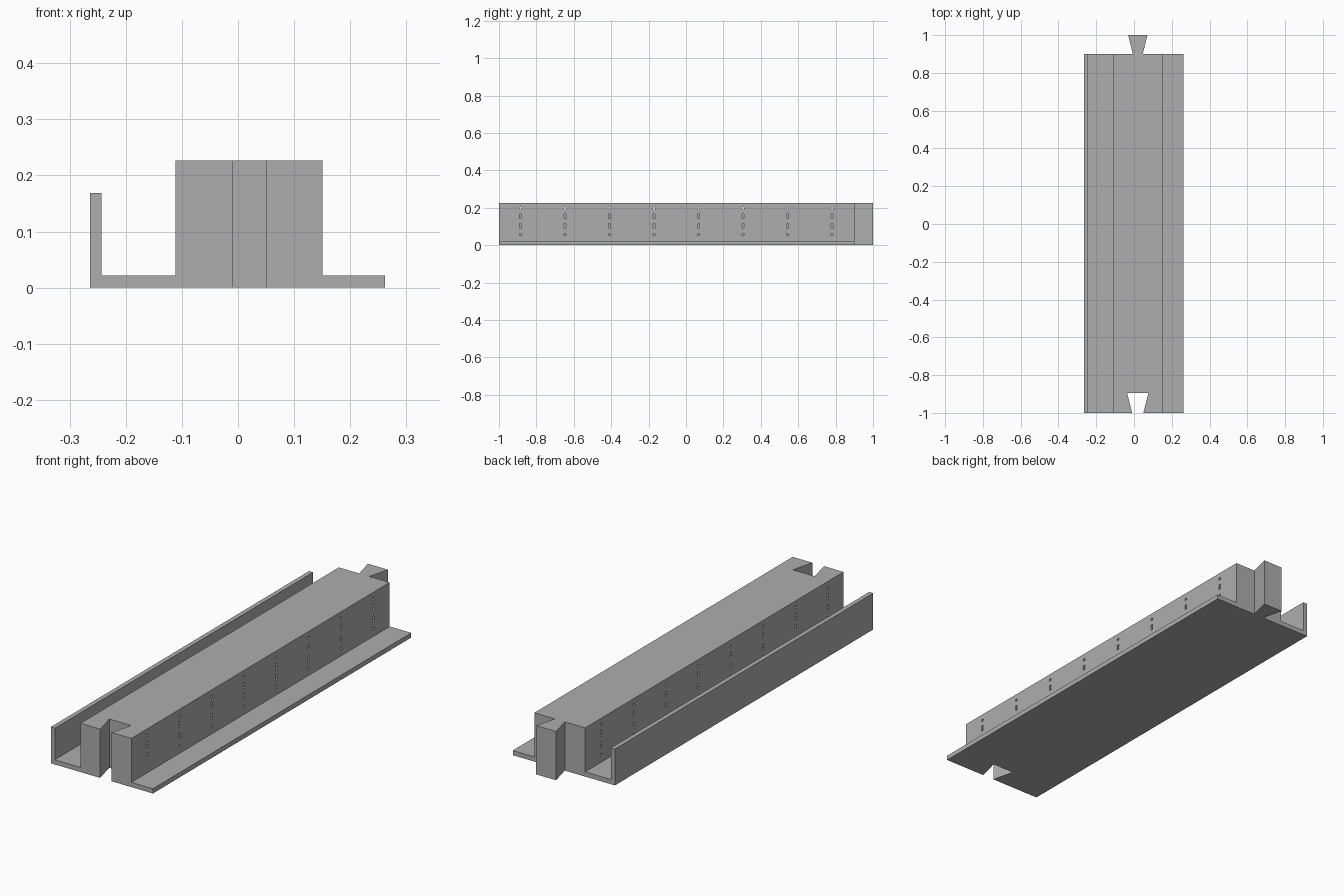
import bpy, bmesh
from math import pi
from mathutils import Matrix, Vector

cube = bpy.data.objects.get("Cube")
if cube:
    bpy.data.objects.remove(cube, do_unlink=True)

grey = bpy.data.materials.new("plain_grey")
grey.use_nodes = True
grey.diffuse_color = (0.42, 0.42, 0.42, 1)
grey.node_tree.nodes["Principled BSDF"].inputs["Base Color"].default_value = grey.diffuse_color


def add_object(name, bm):
    bmesh.ops.recalc_face_normals(bm, faces=bm.faces)
    mesh = bpy.data.meshes.new(name)
    bm.to_mesh(mesh)
    bm.free()
    mesh.materials.append(grey)
    obj = bpy.data.objects.new(name, mesh)
    bpy.context.collection.objects.link(obj)
    return obj


def prism(name, points, direction):
    """Extrude a closed outline along a direction."""
    bm = bmesh.new()
    face = bm.faces.new([bm.verts.new(p) for p in points])
    ext = bmesh.ops.extrude_face_region(bm, geom=[face])
    verts = [g for g in ext["geom"] if isinstance(g, bmesh.types.BMVert)]
    bmesh.ops.translate(bm, verts=verts, vec=Vector(direction))
    return add_object(name, bm)


def cut(target, cutter):
    cutter.hide_render = True
    cutter.hide_set(True)
    mod = target.modifiers.new(cutter.name, "BOOLEAN")
    mod.operation = "DIFFERENCE"
    mod.solver = "EXACT"
    mod.object = cutter
    bpy.context.view_layer.objects.active = target
    bpy.ops.object.modifier_apply(modifier=mod.name)
    bpy.data.objects.remove(cutter, do_unlink=True)


TOP, BASE, LIP = 0.227, 0.022, 0.169
FRONT, BACK = -1.0, 0.9

# Constant section: side lip, channel floor, tall block and ledge
section = [(-0.264, 0), (0.262, 0), (0.262, BASE), (0.151, BASE), (0.151, TOP),
           (-0.111, TOP), (-0.111, BASE), (-0.243, BASE), (-0.243, LIP), (-0.264, LIP)]
beam = prism("beam", [(x, FRONT, z) for x, z in section], (0, BACK - FRONT, 0))

# Dovetail socket in the front end
socket = [(-0.006, FRONT - 0.02), (0.046, FRONT - 0.02), (0.05, FRONT),
          (0.076, -0.895), (-0.036, -0.895), (-0.01, FRONT)]
cut(beam, prism("socket_cutter", [(x, y, -0.1) for x, y in socket], (0, 0, 0.5)))

# Rows of small holes through the tall block
bm = bmesh.new()
for column in range(8):
    for z in (0.057, 0.096, 0.110, 0.149, 0.163, 0.197):
        place = Matrix.Translation((0.02, -0.885 + 0.238 * column, z)) @ Matrix.Rotation(pi / 2, 4, "Y")
        bmesh.ops.create_cone(bm, cap_ends=True, segments=12, radius1=0.0065,
                              radius2=0.0065, depth=0.3, matrix=place)
cut(beam, add_object("hole_cutter", bm))

# Dovetail tongue on the back end
tongue = [(-0.006, BACK), (0.046, BACK), (0.071, 1), (-0.031, 1)]
prism("dovetail_tongue", [(x, y, 0) for x, y in tongue], (0, 0, TOP))
